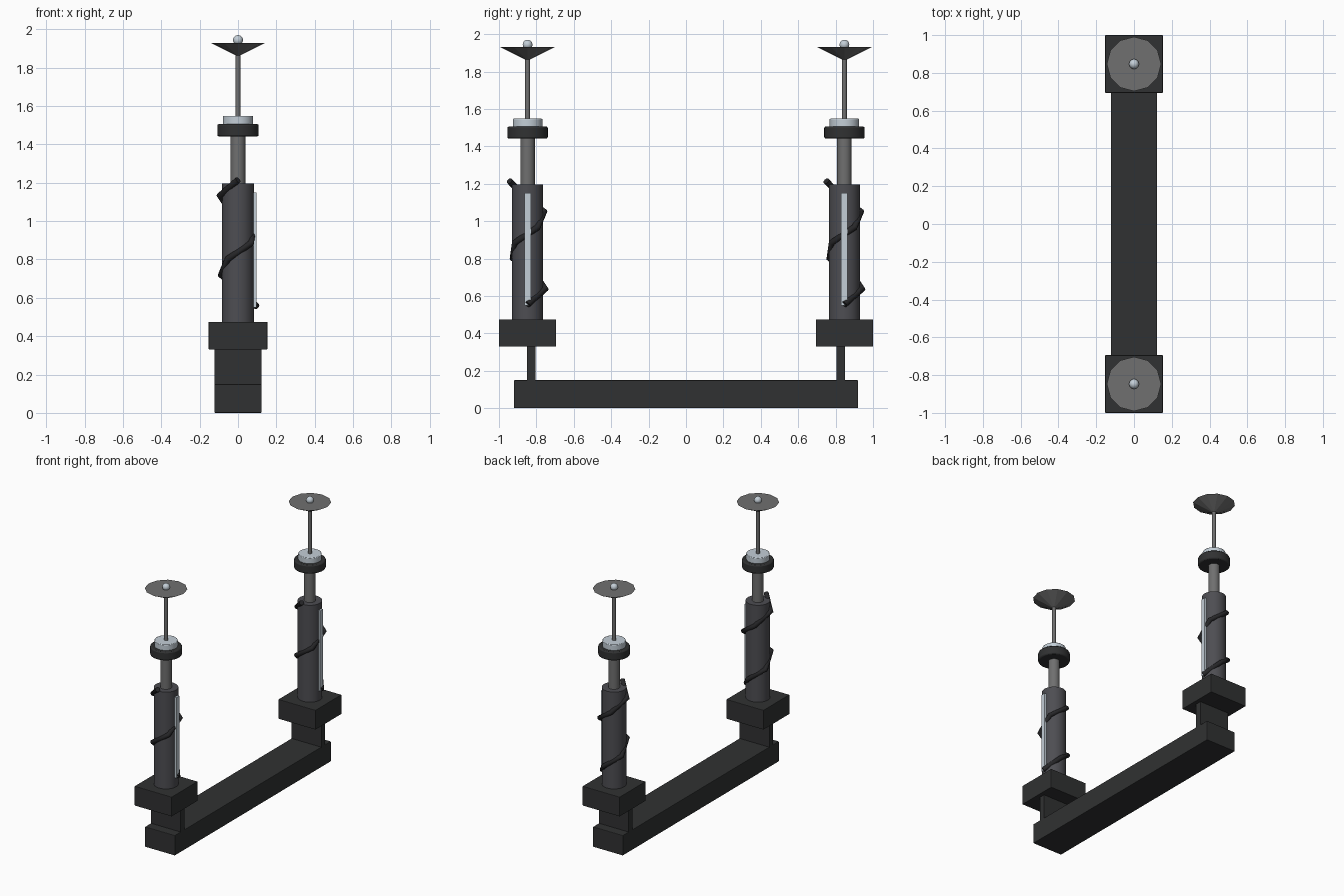
import bpy, math

if "Cube" in bpy.data.objects:
    bpy.data.objects.remove(bpy.data.objects["Cube"])


def material(name, rgb):
    m = bpy.data.materials.new(name)
    m.diffuse_color = (*rgb, 1)
    m.use_nodes = True
    m.node_tree.nodes["Principled BSDF"].inputs["Base Color"].default_value = m.diffuse_color
    return m


DARK = material("dark_plastic", (0.03, 0.031, 0.032))
TUBE = material("tube_grey", (0.075, 0.075, 0.085))
STEEL = material("steel", (0.16, 0.16, 0.16))
PALE = material("pale_glass", (0.55, 0.62, 0.68))
RUBBER = material("rubber", (0.02, 0.02, 0.022))


def finish(name, mat, bevel=0.0, smooth=False):
    o = bpy.context.object
    o.name = name
    o.data.materials.append(mat)
    if bevel:
        b = o.modifiers.new("bevel", 'BEVEL')
        b.width, b.segments = bevel, 2
    if smooth:
        bpy.ops.object.shade_smooth_by_angle(angle=math.radians(35))
    return o


def box(name, mat, x, y, z, bevel=0.0):
    """Box from (min, max) pairs."""
    ext = (x, y, z)
    bpy.ops.mesh.primitive_cube_add(size=1, location=[(a + b) / 2 for a, b in ext])
    bpy.context.object.scale = [b - a for a, b in ext]
    bpy.ops.object.transform_apply(location=False, rotation=False, scale=True)
    return finish(name, mat, bevel)


def cyl(name, mat, r, y, z0, z1, sides=32, bevel=0.0):
    bpy.ops.mesh.primitive_cylinder_add(vertices=sides, radius=r, depth=z1 - z0,
                                        location=(0, y, (z0 + z1) / 2))
    return finish(name, mat, bevel, smooth=True)


def cable(name, y):
    """Coarse helix of eight straight segments wound around the tube."""
    n = 8
    cu = bpy.data.curves.new(name, 'CURVE')
    cu.dimensions = '3D'
    cu.bevel_depth, cu.bevel_resolution = 0.017, 3
    cu.use_fill_caps = True
    sp = cu.splines.new('POLY')
    sp.points.add(n)
    for i, p in enumerate(sp.points):
        a = math.radians(630) * i / n
        p.co = (0.097 * math.cos(a), y + 0.097 * math.sin(a), 0.555 + 0.66 * i / n, 1)
    cu.materials.append(RUBBER)
    bpy.context.collection.objects.link(bpy.data.objects.new(name, cu))


# Base beam joining both towers
box("base_beam", DARK, (-0.123, 0.123), (-0.92, 0.92), (0, 0.15), 0.004)

for side, s in (("front", -1), ("back", 1)):
    y = 0.847 * s
    # Support plate and mounting block
    box(side + "_support", DARK, (-0.123, 0.123), (0.828 * s - 0.023, 0.828 * s + 0.023), (0.14, 0.335))
    box(side + "_block", DARK, (-0.153, 0.153), (y - 0.153, y + 0.153), (0.33, 0.475), 0.003)
    # Outer tube with light strip, wound cable
    cyl(side + "_outer_tube", TUBE, 0.083, y, 0.47, 1.197)
    box(side + "_light_strip", PALE, (0.07, 0.097), (y - 0.017, y + 0.017), (0.55, 1.15))
    cable(side + "_cable", y)
    # Inner tube, collar, insulator disc
    cyl(side + "_inner_tube", STEEL, 0.039, y, 1.19, 1.45)
    cyl(side + "_collar", DARK, 0.108, y, 1.442, 1.506, bevel=0.008)
    cyl(side + "_insulator", PALE, 0.079, y, 1.50, 1.548, bevel=0.004)
    # Antenna rod, dish, tip ball
    cyl(side + "_antenna_rod", STEEL, 0.013, y, 1.54, 1.90, 16)
    bpy.ops.mesh.primitive_cone_add(vertices=12, radius1=0.0, radius2=0.144, depth=0.072,
                                    location=(0, y, 1.894))
    finish(side + "_dish", STEEL)
    bpy.ops.mesh.primitive_uv_sphere_add(segments=24, ring_count=12, radius=0.026,
                                         location=(0, y, 1.944))
    finish(side + "_tip_ball", PALE, smooth=True)
